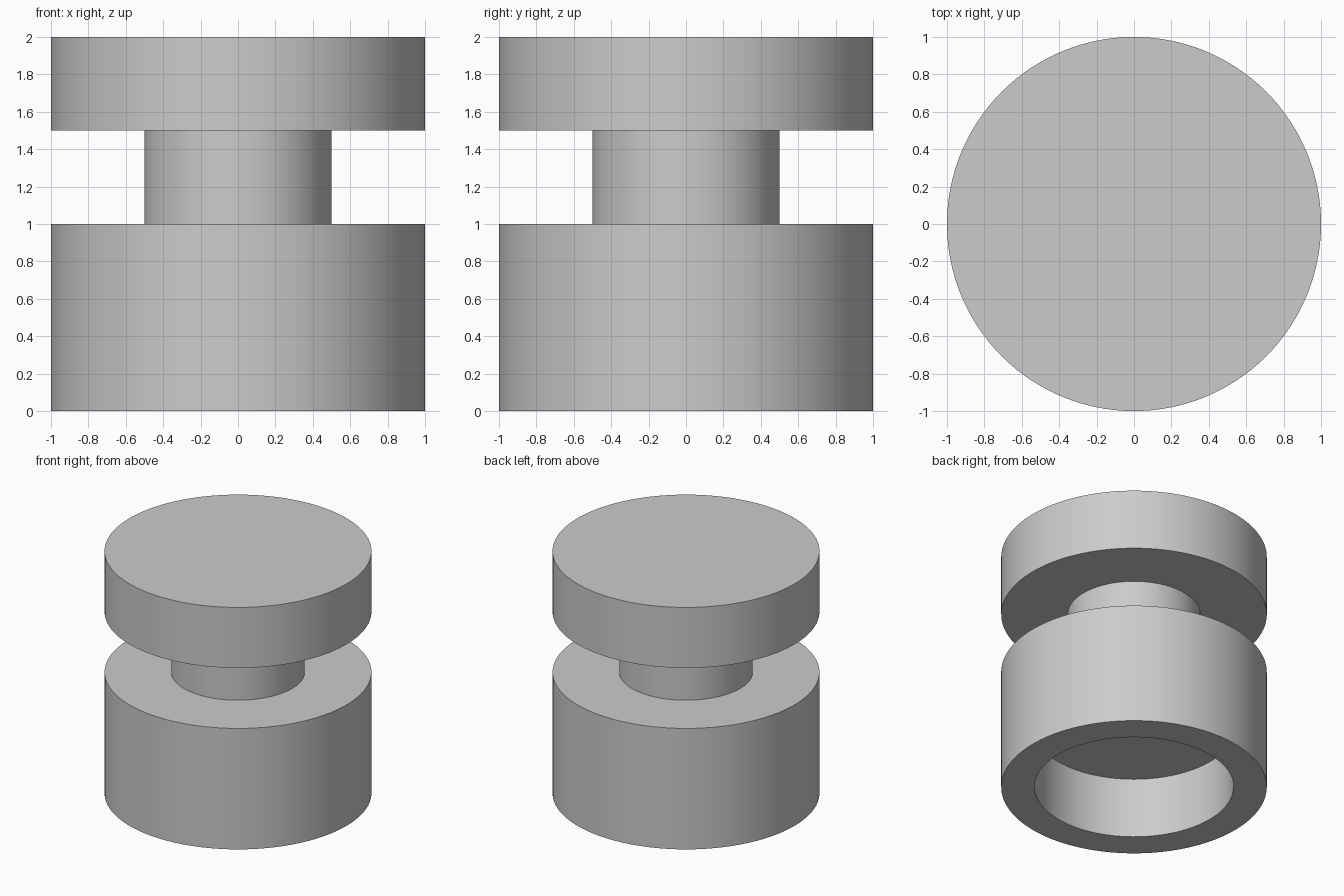
import bpy
import bmesh
import math

cube = bpy.data.objects.get("Cube")
if cube:
    bpy.data.objects.remove(cube, do_unlink=True)

SIDES = 128

grey = bpy.data.materials.new("plain grey")
grey.use_nodes = True
colour = (0.6, 0.6, 0.6, 1)
grey.diffuse_color = colour
grey.node_tree.nodes["Principled BSDF"].inputs["Base Color"].default_value = colour


def lathe(name, profile):
    """Spin a (radius, height) profile around the z axis."""
    bm = bmesh.new()
    verts = [bm.verts.new((r, 0, z)) for r, z in profile]
    edges = [bm.edges.new(pair) for pair in zip(verts, verts[1:])]
    bmesh.ops.spin(bm, geom=verts + edges, cent=(0, 0, 0), axis=(0, 0, 1),
                   angle=math.tau, steps=SIDES, use_merge=True)
    bmesh.ops.remove_doubles(bm, verts=bm.verts, dist=0.0001)
    bmesh.ops.recalc_face_normals(bm, faces=bm.faces)
    mesh = bpy.data.meshes.new(name)
    bm.to_mesh(mesh)
    bm.free()
    mesh.materials.append(grey)
    obj = bpy.data.objects.new(name, mesh)
    bpy.context.collection.objects.link(obj)
    bpy.ops.object.select_all(action='DESELECT')
    obj.select_set(True)
    bpy.context.view_layer.objects.active = obj
    bpy.ops.object.shade_smooth_by_angle(angle=math.radians(30))
    return obj


# One turned body: recessed base, narrow neck and wide cap
lathe("grooved_knob", [
    (0, 0.5), (0.75, 0.5), (0.75, 0),      # blind hole underneath
    (1, 0), (1, 1),                        # base
    (0.5, 1), (0.5, 1.5),                  # neck
    (1, 1.5), (1, 2), (0, 2),              # cap
])
